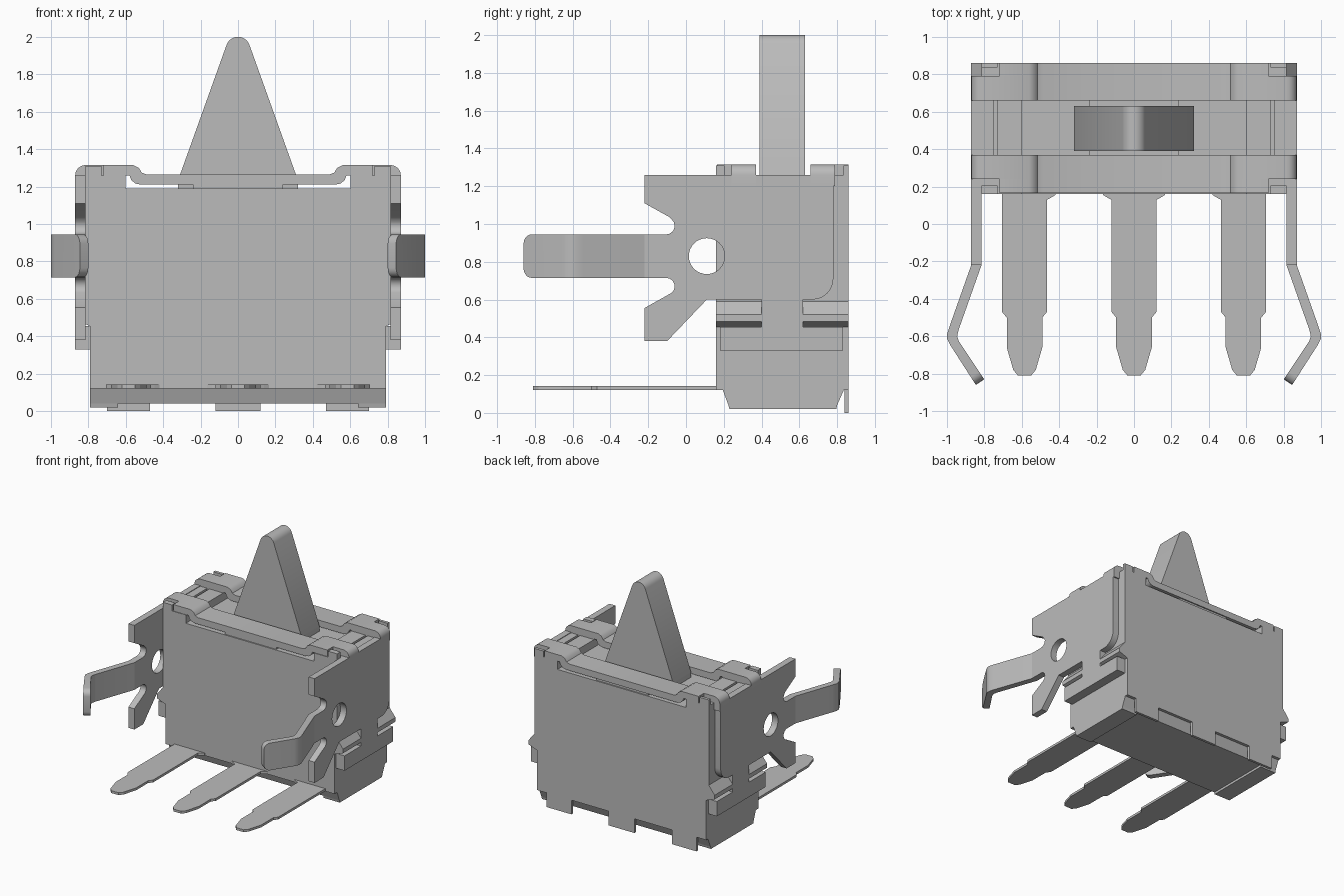
import bpy, bmesh, math
from mathutils import Vector

cube = bpy.data.objects.get("Cube")
if cube:
    bpy.data.objects.remove(cube, do_unlink=True)

grey = bpy.data.materials.new("plain_grey")
GREY = (0.5, 0.5, 0.5, 1)
grey.diffuse_color = GREY
grey.use_nodes = True
grey.node_tree.nodes["Principled BSDF"].inputs["Base Color"].default_value = GREY


def prism(name, pts, axis, lo, hi, mirror=False, smooth=False):
    """Extrude a 2D outline along an axis: x uses (y,z), y uses (x,z), z uses (x,y)."""
    place = {"x": lambda a, b, c: (c, a, b),
             "y": lambda a, b, c: (a, c, b),
             "z": lambda a, b, c: (a, b, c)}[axis]
    bm = bmesh.new()
    face = bm.faces.new([bm.verts.new(place(a, b, lo)) for a, b in pts])
    ext = bmesh.ops.extrude_face_region(bm, geom=[face])
    move = Vector(place(0, 0, hi - lo))
    bmesh.ops.translate(bm, vec=move, verts=[v for v in ext["geom"] if isinstance(v, bmesh.types.BMVert)])
    bmesh.ops.recalc_face_normals(bm, faces=bm.faces)
    mesh = bpy.data.meshes.new(name)
    bm.to_mesh(mesh)
    bm.free()
    mesh.materials.append(grey)
    obj = bpy.data.objects.new(name, mesh)
    bpy.context.collection.objects.link(obj)
    if mirror:
        obj.modifiers.new("mirror", "MIRROR").use_mirror_merge = False
    if smooth:
        shade(obj)
    return obj


def shade(obj):
    bpy.ops.object.select_all(action="DESELECT")
    obj.select_set(True)
    bpy.context.view_layer.objects.active = obj
    bpy.ops.object.shade_smooth_by_angle(angle=math.radians(35))


def box(name, x, y, z, mirror=False):
    return prism(name, [(x[0], y[0]), (x[1], y[0]), (x[1], y[1]), (x[0], y[1])], "z", *z, mirror)


def arc(cx, cy, r, a0, a1, n=6):
    return [(cx + r * math.cos(math.radians(a0 + (a1 - a0) * i / n)),
             cy + r * math.sin(math.radians(a0 + (a1 - a0) * i / n))) for i in range(n + 1)]


def both(half):
    """Complete a right-half outline with its reflection."""
    return half + [(-x, y) for x, y in reversed(half) if x > 1e-6]


# Housing with chamfered bottom
prism("housing", [(0.16, 0.12), (0.195, 0.12), (0.225, 0.04), (0.80, 0.04), (0.835, 0.12),
                  (0.86, 0.12), (0.86, 1.19), (0.16, 1.19)], "x", -0.79, 0.79)
prism("housing_foot", [(0.225, 0.04), (0.23, 0.02), (0.795, 0.02), (0.80, 0.04)], "x", 0.64, 0.79, True)
box("housing_side", (0.79, 0.815), (0.16, 0.86), (0.59, 1.19), True)
box("front_shoulder", (0.6, 0.815), (0.16, 0.37), (1.19, 1.26), True)
box("back_shoulder", (0.6, 0.815), (0.66, 0.86), (1.19, 1.26), True)
box("inner_shoulder", (0.6, 0.73), (0.37, 0.66), (1.19, 1.255), True)
box("outer_shoulder", (0.75, 0.815), (0.37, 0.66), (1.19, 1.255), True)
box("front_corner_post", (0.73, 0.815), (0.16, 0.205), (1.26, 1.31), True)
box("back_corner_post", (0.73, 0.815), (0.835, 0.86), (1.26, 1.31), True)
box("centre_ridge", (-0.24, 0.24), (0.17, 0.85), (1.19, 1.212))

# Side ribs that the cover hooks under
RIB = [(0.78, 0.59), (0.815, 0.59), (0.87, 0.52), (0.87, 0.485), (0.79, 0.455), (0.78, 0.455)]
for name, y0, y1 in (("front_rib", 0.16, 0.40), ("back_rib", 0.62, 0.86)):
    prism(name, RIB, "y", y0, y1, True)

# Lever with a rounded tip
prism("lever", both([(0.32, 1.19), (0.32, 1.235)] + arc(0, 1.935, 0.065, 20, 90, 8)),
      "y", 0.39, 0.63, smooth=True)

# Stepped straps across the top of the metal cover
STEP_TOP = [(0.49, 1.265), (0.515, 1.275), (0.53, 1.30), (0.56, 1.315)]
STEP_LOW = [(0.58, 1.26), (0.57, 1.235), (0.55, 1.217), (0.52, 1.21)]
CORNER = arc(0.815, 1.26, 0.055, 90, 0)
strap = both([(0, 1.265)] + STEP_TOP + CORNER + [(0.87, 1.2), (0.815, 1.2), (0.815, 1.26)] + STEP_LOW + [(0, 1.21)])
lip = both([(0, 1.265)] + STEP_TOP + [(0.72, 1.315), (0.72, 1.26)] + STEP_LOW + [(0, 1.21)])
for name, pts, y0, y1 in (("front_strap", strap, 0.24, 0.37), ("back_strap", strap, 0.66, 0.79),
                          ("front_strap_lip", lip, 0.165, 0.24), ("back_strap_lip", lip, 0.79, 0.86)):
    prism(name, pts, "y", y0, y1, smooth=True)

# Side plate of the cover, with forked front, round hole and hook neck
plate_outline = ([(0.78, 1.26), (-0.22, 1.26), (-0.22, 1.11), (-0.085, 1.035)]
                 + arc(-0.105, 0.99, 0.045, 50, -90)
                 + [(-0.22, 0.945), (-0.22, 0.715)]
                 + arc(-0.105, 0.67, 0.045, 90, -50)
                 + [(-0.22, 0.555), (-0.22, 0.38), (-0.10, 0.38), (0.11, 0.60), (0.40, 0.60),
                    (0.40, 0.45), (0.62, 0.45), (0.62, 0.60)]
                 + arc(0.67, 0.71, 0.11, -90, 0))
plate = prism("cover_side_plate", plate_outline, "x", 0.815, 0.87)
cutter = prism("hole_cutter", arc(0.11, 0.83, 0.095, 0, 348.75, 31), "x", 0.75, 0.95)
cutter.hide_render = True
cut = plate.modifiers.new("hole", "BOOLEAN")
cut.operation, cut.solver, cut.object = "DIFFERENCE", "EXACT", cutter
bpy.context.view_layer.objects.active = plate
bpy.ops.object.modifier_apply(modifier="hole")
bpy.data.objects.remove(cutter, do_unlink=True)
plate.modifiers.new("mirror", "MIRROR").use_mirror_merge = False
shade(plate)
box("cover_hook", (0.785, 0.87), (0.18, 0.83), (0.33, 0.455), True)

# Bent spring arm with rounded free end
arm = prism("spring_arm", [(0.87, -0.22), (0.985, -0.545), (0.998, -0.585), (0.998, -0.615), (0.98, -0.65),
                           (0.845, -0.86), (0.80, -0.83), (0.937, -0.625), (0.945, -0.60), (0.937, -0.565),
                           (0.815, -0.22)], "z", 0.715, 0.945, True)
bm = bmesh.new()
bm.from_mesh(arm.data)
ends = [e for e in bm.edges if all(v.co.y < -0.8 for v in e.verts)
        and abs(e.verts[0].co.z - e.verts[1].co.z) < 0.01]
bmesh.ops.bevel(bm, geom=ends, offset=0.05, segments=5, profile=0.5, affect="EDGES")
bm.to_mesh(arm.data)
bm.free()
shade(arm)

# Terminal pins: the outer pins carry an ear on their inner side only
SIDE = [(0.12, 0.13), (0.12, -0.47), (0.095, -0.50), (0.095, -0.66), (0.06, -0.78), (0.035, -0.81)]
EAR = [(0.165, 0.20), (0.165, 0.155), (0.14, 0.14)]
PLAIN = [(0.12, 0.20)]


def pin(name, cx, left, right, mirror):
    pts = right + SIDE + [(-x, y) for x, y in reversed(left + SIDE)]
    prism(name, [(cx + x, y) for x, y in pts], "z", 0.122, 0.142, mirror)


pin("centre_pin", 0, EAR, EAR, False)
pin("outer_pin", 0.585, EAR, PLAIN, True)

# Rear tabs reaching below the housing
box("centre_rear_tab", (-0.12, 0.12), (0.838, 0.86), (0, 0.13))
box("outer_rear_tab", (0.47, 0.70), (0.838, 0.86), (0, 0.13), True)
